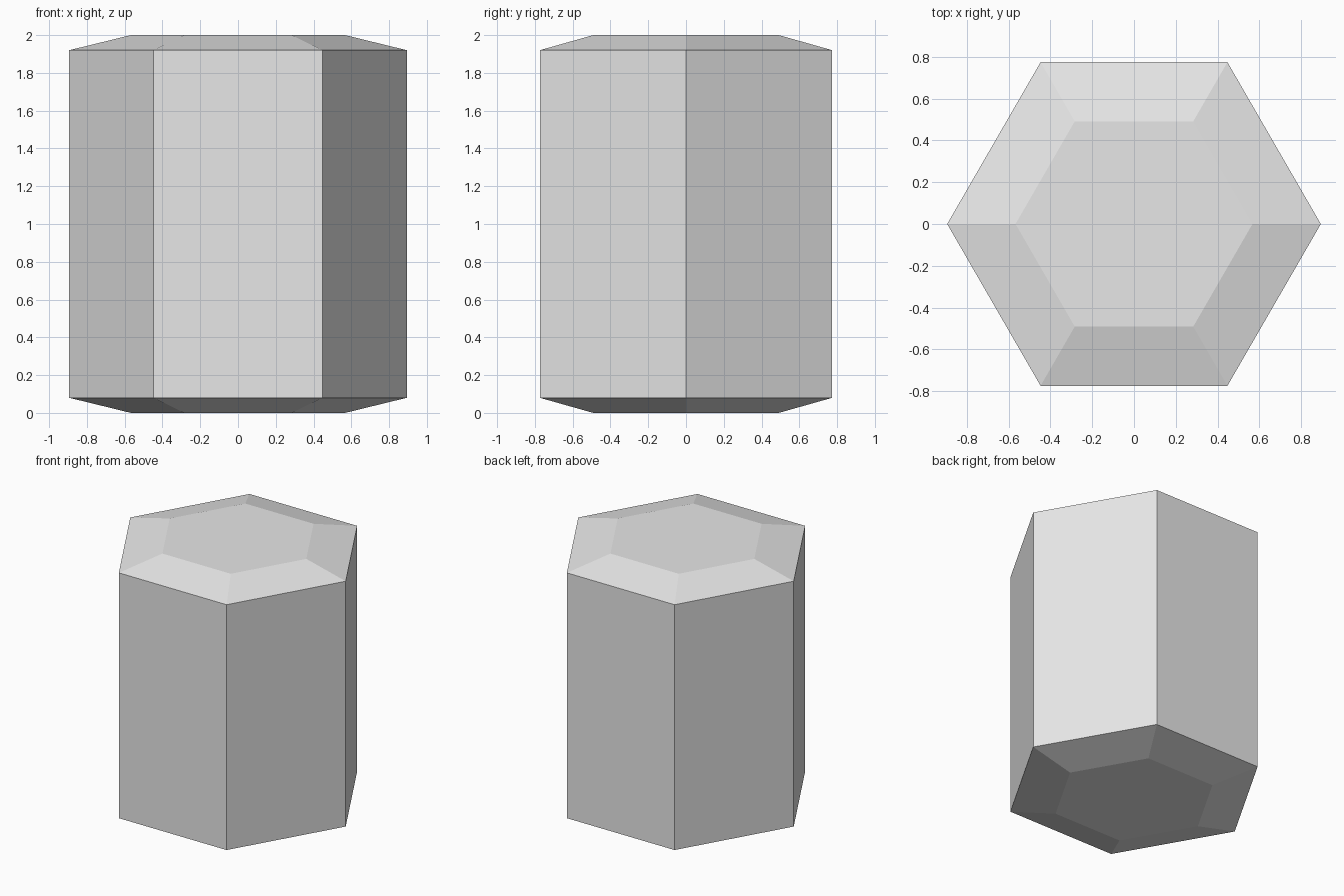
import bpy
import bmesh
from math import cos, sin, tau

cube = bpy.data.objects.get("Cube")
if cube:
    bpy.data.objects.remove(cube, do_unlink=True)

# Single light grey finish
grey = bpy.data.materials.new("light_grey")
grey.use_nodes = True
colour = (0.8, 0.8, 0.8, 1)
grey.diffuse_color = colour
grey.node_tree.nodes["Principled BSDF"].inputs["Base Color"].default_value = colour

SIDES = 6
# Radius and height of each ring, from the bottom cap to the top cap
PROFILE = [(0.567, 0), (0.894, 0.08), (0.894, 1.92), (0.567, 2)]

# Hexagonal column with shallow tapered ends
bm = bmesh.new()
rings = [[bm.verts.new((r * cos(tau * i / SIDES), r * sin(tau * i / SIDES), z))
          for i in range(SIDES)] for r, z in PROFILE]
for low, high in zip(rings, rings[1:]):
    for i in range(SIDES):
        j = (i + 1) % SIDES
        bm.faces.new((low[i], low[j], high[j], high[i]))
bm.faces.new(rings[0][::-1])
bm.faces.new(rings[-1])
bmesh.ops.recalc_face_normals(bm, faces=bm.faces)

mesh = bpy.data.meshes.new("hexagonal_column")
bm.to_mesh(mesh)
bm.free()
mesh.materials.append(grey)
column = bpy.data.objects.new("hexagonal_column", mesh)
bpy.context.collection.objects.link(column)
